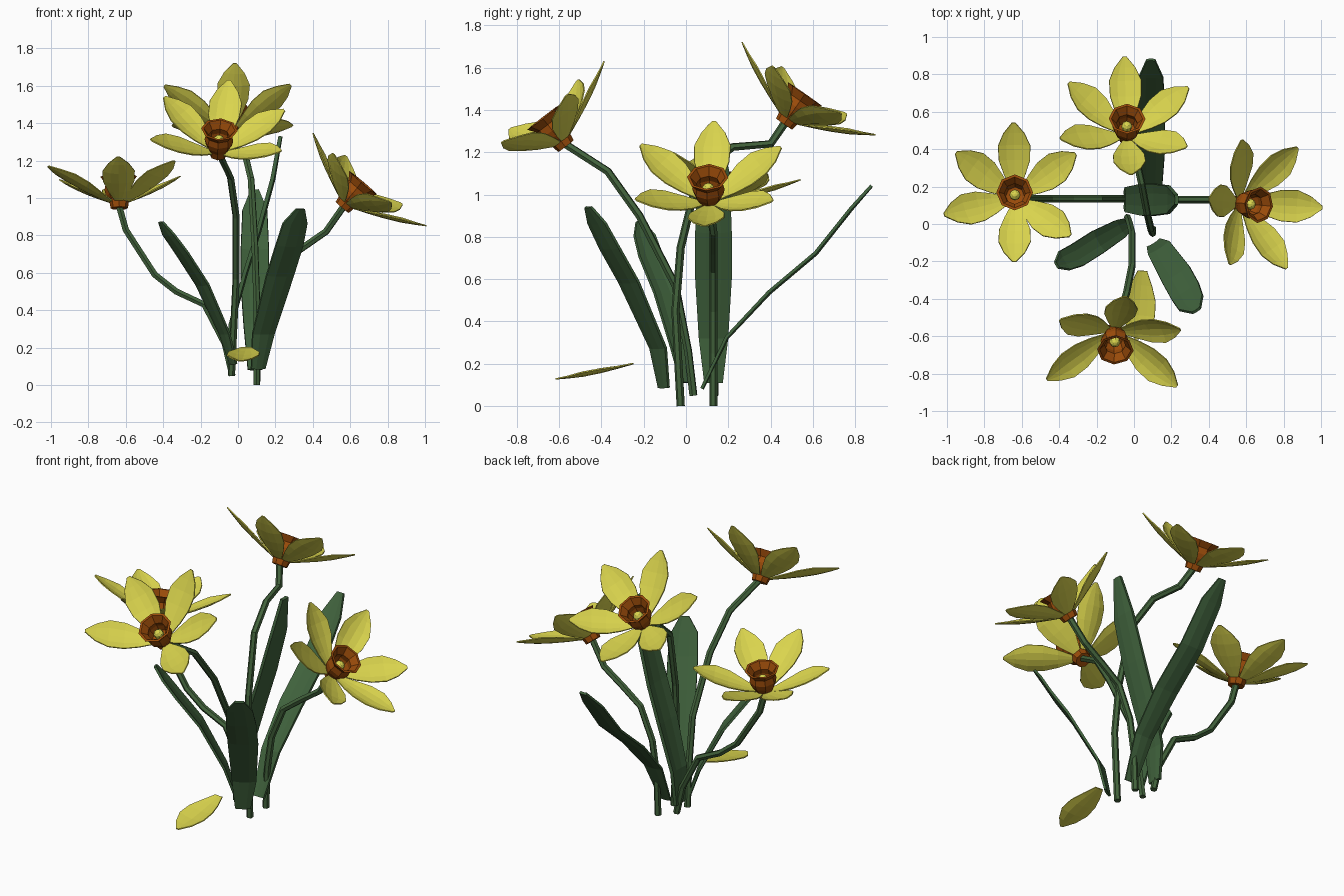
import bpy, bmesh, math
from mathutils import Vector, Matrix

if "Cube" in bpy.data.objects:
    bpy.data.objects.remove(bpy.data.objects["Cube"])


def mat(name, col):
    m = bpy.data.materials.new(name)
    m.diffuse_color = (*col, 1)
    m.use_nodes = True
    m.node_tree.nodes["Principled BSDF"].inputs["Base Color"].default_value = m.diffuse_color
    return m


YELLOW = mat("petal_yellow", (0.70, 0.66, 0.075))
ORANGE = mat("cup_orange", (0.32, 0.07, 0.003))
STEM = mat("stem_green", (0.055, 0.125, 0.045))
LEAF = mat("leaf_green", (0.05, 0.12, 0.045))


def finish(bm, name, material, thick=0):
    me = bpy.data.meshes.new(name)
    bm.to_mesh(me)
    bm.free()
    me.materials.append(material)
    ob = bpy.data.objects.new(name, me)
    bpy.context.collection.objects.link(ob)
    if thick:
        s = ob.modifiers.new("thickness", 'SOLIDIFY')
        s.thickness = thick
        s.offset = 0
    return ob


def grid(bm, rows):
    """Skin equal-length rows of points with quads."""
    vs = [[bm.verts.new(p) for p in r] for r in rows]
    for a, b in zip(vs, vs[1:]):
        for i in range(len(a) - 1):
            bm.faces.new((a[i], a[i + 1], b[i + 1], b[i]))


def frame(origin, x, z):
    """Matrix with local z on z and local x as close to x as possible."""
    z = Vector(z).normalized()
    x = Vector(x)
    x = (x - z * x.dot(z)).normalized()
    m = Matrix((x, z.cross(x), z)).transposed().to_4x4()
    return Matrix.Translation(origin) @ m


# distance along petal, half width, height
PETAL = [(0, .025, 0), (.08, .058, -.006), (.16, .083, -.01), (.245, .086, -.01),
         (.315, .056, -.004), (.375, .009, .003)]


def add_petal(bm, m, length=1):
    grid(bm, [[m @ Vector((u * length, w * t, h + 2.6 * (w * t) ** 2))
               for t in (-1, -.5, 0, .5, 1)] for u, w, h in PETAL])


# cup outline: up the outside, over the frilled rim, down the inside
CUP = [(0, -.02), (.046, -.02), (.053, .02), (.07, .05), (.077, .08), (.07, .115), (.098, .153),
       (.084, .153), (.056, .113), (.062, .08), (.05, .045), (0, .035)]


def flower(name, base, normal, ref, petals):
    """petals: (place 0-5, extra turn in degrees, length factor)"""
    f = frame(base, ref, normal)
    bm = bmesh.new()
    for k, turn, length in petals:
        add_petal(bm, f @ Matrix.Rotation(math.radians(60 * k + turn), 4, 'Z')
                  @ Matrix.Translation((.05, 0, .015))
                  @ Matrix.Rotation(-math.radians(26.5), 4, 'Y'), length)
    finish(bm, name + "_petals", YELLOW, .006)
    # trumpet cup
    bm = bmesh.new()
    grid(bm, [[f @ Vector((r * math.cos(a), r * math.sin(a), h))
               for a in [math.tau * i / 8 for i in range(9)]] for r, h in CUP])
    bmesh.ops.remove_doubles(bm, verts=bm.verts, dist=.0005)
    bmesh.ops.recalc_face_normals(bm, faces=bm.faces)
    finish(bm, name + "_cup", ORANGE)
    # stamen
    bm = bmesh.new()
    bmesh.ops.create_uvsphere(bm, u_segments=8, v_segments=6, radius=.03,
                              matrix=f @ Matrix.Translation((0, 0, .08)))
    finish(bm, name + "_stamen", YELLOW)


def stem(name, pts):
    cu = bpy.data.curves.new(name, 'CURVE')
    cu.dimensions = '3D'
    cu.bevel_depth = .0195
    cu.bevel_resolution = 1
    cu.use_fill_caps = True
    s = cu.splines.new('POLY')
    s.points.add(len(pts) - 1)
    for p, c in zip(s.points, pts):
        p.co = (*c, 1)
    s.use_smooth = False
    cu.materials.append(STEM)
    bpy.context.collection.objects.link(bpy.data.objects.new(name, cu))


def leaf(name, pts, half, thick=.014):
    """Folded ribbon along a path; width lies level, across the lean."""
    pts = [Vector(p) for p in pts]
    lean = pts[-1] - pts[0]
    side = Vector((-lean.y, lean.x, 0)).normalized()
    widths = (.5, .8, 1, 1, .88, .3)
    rows = []
    for i, (p, w) in enumerate(zip(pts, widths)):
        t = pts[min(i + 1, len(pts) - 1)] - pts[max(i - 1, 0)]
        n = t.cross(side).normalized()
        if n.z < 0:
            n = -n
        rows.append([p + side * half * w * k + n * .014 * w * abs(k) for k in (-1, -.4, .4, 1)])
    bm = bmesh.new()
    grid(bm, rows)
    finish(bm, name, LEAF, thick)


# blooms, each petal slightly irregular; the front one has lost a petal
flower("left_flower", (-.635, .14, .965), (-.02, .19, .98), (0, -1, 0),
       [(0, 0, 1), (1, -9, 1), (2, 2, 1), (3, 1, .97), (4, -4, .98), (5, -11, 1.04)])
flower("right_flower", (.57, .11, .965), (.645, -.05, .763), (-.27, .03, .24),
       [(0, 0, .98), (1, 0, 1), (2, 3, 1), (3, 3, 1.07), (4, -2, 1), (5, 0, 1)])
flower("front_flower", (-.105, -.58, 1.245), (.036, -.61, .79), (.03, .27, .25),
       [(0, -3, 1.02), (1, -4, .98), (2, -2, 1.05), (4, 0, 1.04), (5, -2, .98)])
flower("back_flower", (-.04, .475, 1.35), (.02, .57, .82), (0, -.32, .21),
       [(0, 3, 1), (1, -2, .97), (2, 0, .98), (3, 2, 1), (4, -4, .98), (5, -6, 1.02)])

# fallen petal
bm = bmesh.new()
add_petal(bm, frame((.045, -.25, .2), (-.03, -.37, -.075), (0, -.2, .98)))
finish(bm, "fallen_petal", YELLOW, .006)

# stems
stem("left_stem", [(-.635, .135, .955), (-.6, .135, .83), (-.445, .135, .59), (-.33, .135, .5),
                   (-.18, .135, .43), (-.07, .135, .22), (-.03, .135, .05)])
stem("right_stem", [(.565, .11, .955), (.47, .13, .82), (.34, .13, .73), (.22, .13, .64),
                    (.14, .13, .45), (.11, .13, .25), (.1, .13, 0)])
stem("front_stem", [(-.1, -.565, 1.235), (-.04, -.37, 1.11), (-.01, -.22, .9), (-.01, -.05, .57),
                    (-.025, .01, .26), (-.035, .035, .05)])
stem("back_stem", [(-.04, .465, 1.335), (0, .4, 1.24), (.04, .22, 1.225), (.07, .06, 1.1),
                   (.09, -.025, .75), (.1, -.05, .45), (.1, -.025, 0)])

# leaves
leaf("front_right_leaf", [(.11, -.11, .085), (.14, -.14, .27), (.23, -.28, .58), (.28, -.37, .74),
                          (.31, -.43, .86), (.335, -.465, .94)], .085)
leaf("front_left_leaf", [(-.03, 0, .11), (-.08, -.03, .27), (-.2, -.1, .53), (-.31, -.17, .7),
                         (-.38, -.2, .8), (-.415, -.22, .87)], .065)
leaf("back_leaf", [(.09, .08, .08), (.09, .2, .32), (.09, .4, .53), (.09, .62, .715),
                   (.09, .79, .93), (.09, .88, 1.04)], .075)
leaf("middle_leaf", [(-.04, .13, .11), (-.03, .13, .32), (.05, .13, .6), (.12, .13, .82),
                     (.195, .13, 1.1), (.23, .13, 1.33)], .085, .02)
